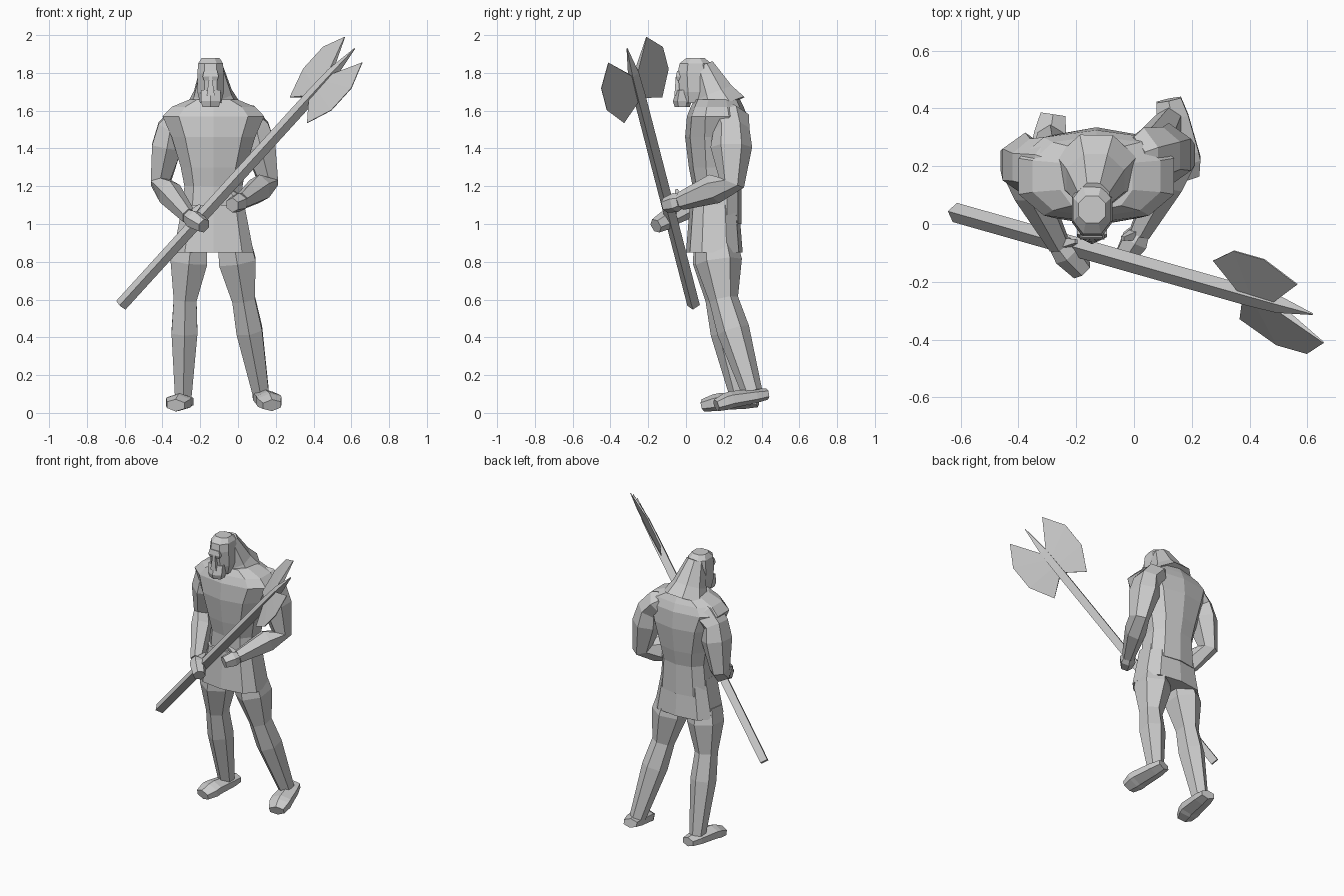
import bpy, bmesh, math
from mathutils import Vector

cube = bpy.data.objects.get("Cube")
if cube:
    bpy.data.objects.remove(cube)

colour = (0.6, 0.6, 0.6, 1)
grey = bpy.data.materials.new("plain grey")
grey.use_nodes = True
grey.diffuse_color = colour
grey.node_tree.nodes["Principled BSDF"].inputs["Base Color"].default_value = colour
ACROSS = Vector((1, 0, 0))


def finish(name, bm):
    """Turn a finished bmesh into a grey object."""
    bmesh.ops.recalc_face_normals(bm, faces=bm.faces)
    mesh = bpy.data.meshes.new(name)
    bm.to_mesh(mesh)
    bm.free()
    mesh.materials.append(grey)
    obj = bpy.data.objects.new(name, mesh)
    bpy.context.collection.objects.link(obj)


def loft(name, rings, sides=6, width_axis=ACROSS, box=1.0):
    """Skin rings of (centre, half width, half depth), each square to the path."""
    bm = bmesh.new()
    centres = [ring[0] for ring in rings]
    last = len(rings) - 1
    loops = []
    for index, (centre, width, depth) in enumerate(rings):
        path = (centres[min(index + 1, last)] - centres[max(index - 1, 0)]).normalized()
        across = (width_axis - path * width_axis.dot(path)).normalized()
        through = path.cross(across)
        loop = []
        for step in range(sides):
            angle = math.tau * (step + 0.5) / sides
            c, s = [math.copysign(abs(w) ** box, w) for w in (math.cos(angle), math.sin(angle))]
            loop.append(bm.verts.new(centre + across * c * width + through * s * depth))
        loops.append(loop)
    for lower, upper in zip(loops, loops[1:]):
        for step in range(sides):
            following = (step + 1) % sides
            bm.faces.new((lower[step], lower[following], upper[following], upper[step]))
    bm.faces.new(loops[0])
    bm.faces.new(loops[-1])
    finish(name, bm)


def stack(name, x, y, levels, sides, box=1.0):
    """Upright part from (height, half width, half depth) levels on one axis."""
    loft(name, [(Vector((x, y, z)), width, depth) for z, width, depth in levels], sides, box=box)


def limb(name, joints, radii, swell=1.25, ratio=1.0, sides=6):
    """Tube through joints, with a muscle bulge a third of the way along each bone."""
    joints = [Vector(joint) for joint in joints]
    rings = []
    for index, (joint, radius) in enumerate(zip(joints, radii)):
        rings.append((joint, radius, radius * ratio))
        if index + 1 < len(joints):
            thick = (radius + (radii[index + 1] - radius) / 3) * swell
            rings.append((joint.lerp(joints[index + 1], 1 / 3), thick, thick * ratio))
    loft(name, rings, sides)


# Torso, sloping neck and flared tunic skirt
stack("torso", -0.13, 0.165, [(1, 0.18, 0.13), (1.2, 0.16, 0.13), (1.3, 0.18, 0.15),
                              (1.46, 0.23, 0.17), (1.57, 0.28, 0.16), (1.62, 0.23, 0.14),
                              (1.66, 0.13, 0.12)], sides=10, box=0.8)
limb("neck", [(-0.13, 0.18, 1.62), (-0.14, 0.09, 1.84)], [0.15, 0.06], swell=0.9, sides=8)
stack("skirt", -0.13, 0.15, [(0.85, 0.22, 0.15), (1.1, 0.17, 0.13)], sides=10, box=0.7)

# Head with brow, wedge nose and beard
stack("head", -0.145, 0.05, [(1.64, 0.06, 0.08), (1.7, 0.075, 0.09), (1.8, 0.075, 0.1),
                             (1.85, 0.07, 0.09), (1.88, 0.05, 0.05)], sides=8, box=0.85)
stack("brow", -0.145, -0.04, [(1.76, 0.05, 0.01), (1.78, 0.06, 0.02), (1.81, 0.05, 0.01)], sides=4)
stack("nose", -0.145, -0.04, [(1.68, 0.03, 0.03), (1.78, 0.01, 0.02)], sides=4)
stack("beard", -0.145, -0.02, [(1.62, 0.05, 0.04), (1.65, 0.06, 0.05), (1.71, 0.06, 0.03)], sides=6)

# Legs and outward turned feet, the left heel raised
legs = {
    "right": [(-0.25, 0.15, 0.9), (-0.28, 0.18, 0.6), (-0.29, 0.29, 0.08)],
    "left": [(-0.02, 0.16, 0.9), (0.03, 0.2, 0.6), (0.12, 0.35, 0.11)],
}
feet = {
    "right": [(-0.28, 0.38, 0.06), (-0.31, 0.18, 0.06), (-0.33, 0.09, 0.04)],
    "left": [(0.12, 0.43, 0.1), (0.16, 0.24, 0.07), (0.18, 0.16, 0.04)],
}
for side in legs:
    limb(side + "_leg", legs[side], [0.1, 0.07, 0.05], ratio=1.1)
    limb(side + "_foot", feet[side], [0.05, 0.075, 0.055], swell=1.1, ratio=0.6)

# Bent arms running out of the shoulders, with hands and thumbs gripping the shaft
arms = {
    "right": [(-0.26, 0.19, 1.58), (-0.36, 0.2, 1.5), (-0.41, 0.22, 1.22), (-0.26, -0.07, 1.04)],
    "left": [(0, 0.22, 1.58), (0.1, 0.24, 1.5), (0.16, 0.24, 1.22), (0.02, -0.03, 1.12)],
}
fingertips = {"right": (-0.18, -0.16, 0.99), "left": (-0.03, -0.11, 1.1)}
thumbs = {"right": (-0.2, -0.06, 1.1), "left": (-0.04, -0.05, 1.18)}
for side, joints in arms.items():
    wrist = joints[-1]
    limb(side + "_arm", joints, [0.07, 0.08, 0.06, 0.04], ratio=1.2)
    limb(side + "_hand", [wrist, fingertips[side]], [0.04, 0.04], swell=1.3)
    limb(side + "_thumb", [wrist, thumbs[side]], [0.03, 0.01], swell=1, sides=4)

# Axe shaft, tapering to a spike between the blades
butt, root = Vector((-0.62, 0.04, 0.57)), Vector((0.4, -0.25, 1.69))
along = (root - butt).normalized()
outward = Vector((-0.35, 0.77, 0.52))
outward = (outward - along * outward.dot(along)).normalized()
flat = along.cross(outward)
shaft = [(butt, 0.034), (root, 0.034), (root + along * 0.15, 0.03), (root + along * 0.33, 0.003)]
loft("axe_shaft", [(centre, r, r) for centre, r in shaft], sides=4, width_axis=outward)

# Two mirrored blades, thick at the shaft and sharp at the edge, as quads from a wide root
ribs = [((-0.03, 0.01), (-0.12, 0.13)), ((0.03, 0.01), (0.03, 0.21)),
        ((0.09, 0.01), (0.19, 0.21)), ((0.15, 0.02), (0.32, 0.13))]
for name, sign in (("left_blade", 1), ("right_blade", -1)):
    bm = bmesh.new()
    rows = []
    for inner, outer in ribs:
        row = []
        for (length, reach), thick in ((inner, 0.014), (inner, -0.014), (outer, -0.002), (outer, 0.002)):
            row.append(bm.verts.new(root + along * length + outward * reach * sign + flat * thick))
        rows.append(row)
    for near, far in zip(rows, rows[1:]):
        for step in range(4):
            bm.faces.new((near[step - 1], near[step], far[step], far[step - 1]))
    bm.faces.new(rows[0])
    bm.faces.new(rows[-1])
    finish(name, bm)
